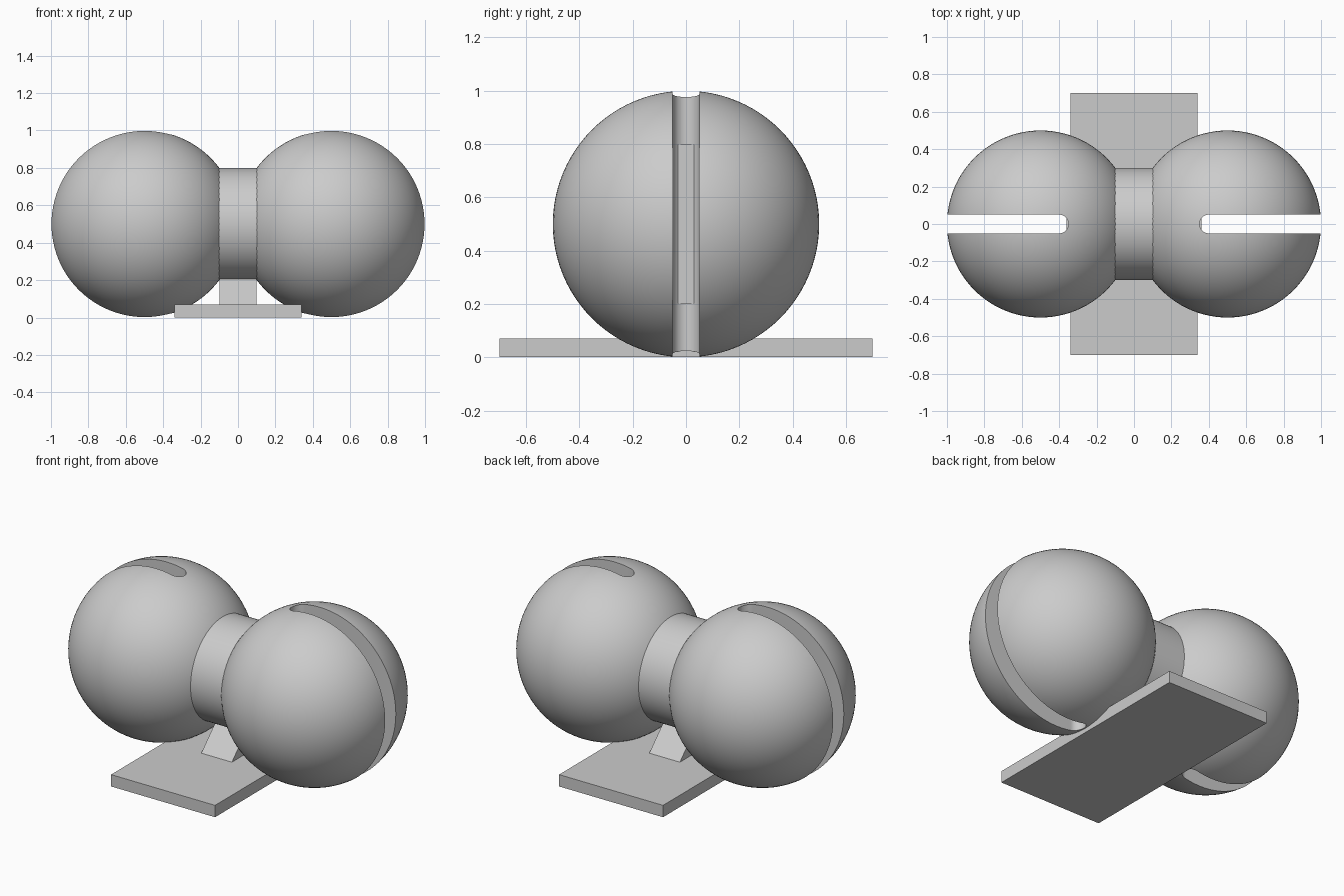
import bpy
import bmesh
from math import pi

cube = bpy.data.objects.get("Cube")
if cube:
    bpy.data.objects.remove(cube, do_unlink=True)

grey = bpy.data.materials.new("plain_grey")
grey.use_nodes = True
colour = (0.6, 0.6, 0.6, 1)
grey.diffuse_color = colour
grey.node_tree.nodes["Principled BSDF"].inputs["Base Color"].default_value = colour


def finish(obj, name, smooth=False):
    obj.name = name
    obj.data.materials.append(grey)
    if smooth:
        bpy.ops.object.select_all(action="DESELECT")
        obj.select_set(True)
        bpy.context.view_layer.objects.active = obj
        bpy.ops.object.shade_smooth_by_angle(angle=pi / 6)
    return obj


def extrude_outline(name, points, vector):
    """Prism from a planar outline swept along a vector."""
    bm = bmesh.new()
    face = bm.faces.new([bm.verts.new(p) for p in points])
    swept = bmesh.ops.extrude_face_region(bm, geom=[face])["geom"]
    verts = [v for v in swept if isinstance(v, bmesh.types.BMVert)]
    bmesh.ops.translate(bm, verts=verts, vec=vector)
    bmesh.ops.recalc_face_normals(bm, faces=bm.faces)
    mesh = bpy.data.meshes.new(name)
    bm.to_mesh(mesh)
    bm.free()
    obj = bpy.data.objects.new(name, mesh)
    bpy.context.collection.objects.link(obj)
    return obj


def slot_cutter(side):
    """Upright slab with a rounded inner end, open to the outside."""
    bpy.ops.mesh.primitive_cylinder_add(vertices=48, radius=0.05, depth=1.4,
                                        location=(side * 0.4, 0, 0.5))
    cutter = bpy.context.object
    # Stretch the outer half of the cylinder past the ball
    for v in cutter.data.vertices:
        if v.co.x * side > 0.001:
            v.co.x += side * 0.8
    cutter.name = "slot_cutter"
    cutter.hide_render = True
    return cutter


# Slotted balls
for side, label in ((1, "left"), (-1, "right")):
    bpy.ops.mesh.primitive_uv_sphere_add(segments=96, ring_count=48, radius=0.5,
                                         location=(side * 0.5, 0, 0.5))
    ball = bpy.context.object
    cutter = slot_cutter(side)
    cut = ball.modifiers.new("slot", "BOOLEAN")
    cut.operation = "DIFFERENCE"
    cut.solver = "EXACT"
    cut.object = cutter
    bpy.context.view_layer.objects.active = ball
    bpy.ops.object.modifier_apply(modifier=cut.name)
    bpy.data.objects.remove(cutter, do_unlink=True)
    finish(ball, label + "_ball", smooth=True)

# Neck, showing slightly at the inner end of each slot
bpy.ops.mesh.primitive_cylinder_add(vertices=96, radius=0.3, depth=0.72,
                                    location=(0, 0, 0.5), rotation=(0, pi / 2, 0))
finish(bpy.context.object, "neck", smooth=True)

# Wedge under the neck
wedge = extrude_outline("wedge_support",
                        [(-0.1, -0.2, 0.07), (-0.1, 0.2, 0.07), (-0.1, 0, 0.27)],
                        (0.2, 0, 0))
finish(wedge, "wedge_support")

# Base plate
plate = extrude_outline("base_plate",
                        [(-0.34, -0.7, 0), (0.34, -0.7, 0),
                         (0.34, 0.7, 0), (-0.34, 0.7, 0)],
                        (0, 0, 0.07))
finish(plate, "base_plate")
